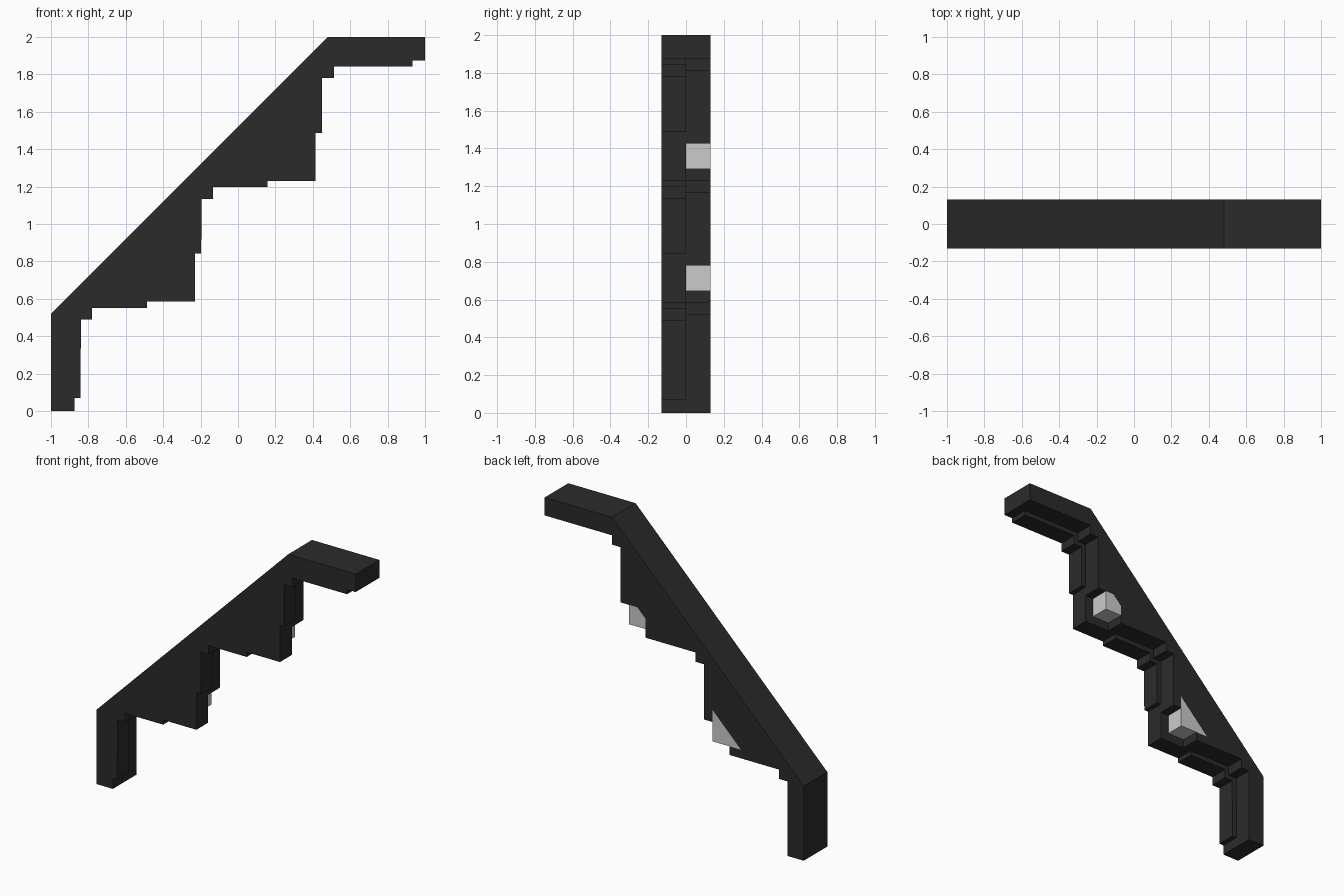
import bpy, bmesh

if "Cube" in bpy.data.objects:
    bpy.data.objects.remove(bpy.data.objects["Cube"])

DEPTH = 0.13          # depth of each half of the bracket
RISE = 0.645          # step pitch, same along x and z


def material(name, rgb):
    m = bpy.data.materials.new(name)
    m.diffuse_color = (*rgb, 1)
    m.use_nodes = True
    m.node_tree.nodes["Principled BSDF"].inputs["Base Color"].default_value = m.diffuse_color
    return m


def extrude_profile(name, pts, y0, y1, mat=None):
    """Extrude an x-z outline along y into a solid."""
    bm = bmesh.new()
    face = bm.faces.new([bm.verts.new((x, y0, z)) for x, z in pts])
    res = bmesh.ops.extrude_face_region(bm, geom=[face])
    verts = [v for v in res["geom"] if isinstance(v, bmesh.types.BMVert)]
    bmesh.ops.translate(bm, verts=verts, vec=(0, y1 - y0, 0))
    bmesh.ops.recalc_face_normals(bm, faces=bm.faces)
    me = bpy.data.meshes.new(name)
    bm.to_mesh(me)
    bm.free()
    ob = bpy.data.objects.new(name, me)
    bpy.context.collection.objects.link(ob)
    if mat:
        me.materials.append(mat)
    return ob


def shifted(pts, x, z):
    return [(x + a, z + b) for a, b in pts]


dark = material("dark_metal", (0.024, 0.024, 0.024))
corners = [(-0.23 + i * RISE, 0.585 + i * RISE) for i in range(2)]

# Sloped top edge and end faces shared by both halves
top = [(1, 1.875), (1, 2), (0.48, 2), (-1, 0.52), (-1, 0), (-0.875, 0)]

# Front half: stepped underside with a thin raised trim
trim = [(-0.61, -0.095), (-0.55, -0.095), (-0.55, -0.033), (-0.257, -0.033),
        (-0.257, 0), (0, 0), (0, 0.257), (0.033, 0.257)]
front = top + [(-0.875, 0.07), (-0.842, 0.07)]
for c in corners:
    front += shifted(trim, *c)
front += [(0.448, 1.78), (0.513, 1.78), (0.513, 1.842), (0.933, 1.842), (0.933, 1.875)]
extrude_profile("front_stringer", front, -DEPTH, 0, dark)

# Back half: plain steps with a pocket at each outer corner
pockets = [
    [(-0.195, 0.06), (-0.285, 0.06), (-0.065, 0.28), (-0.065, 0.195)],
    [(-0.195, 0.06), (-0.195, 0.13), (-0.13, 0.195), (-0.065, 0.195)],
]
back = list(top)
for c, pocket in zip(corners, pockets):
    back += shifted([(-0.645, -0.065), (-0.58, -0.065), (-0.58, 0), (-0.195, 0)]
                    + pocket + [(0, 0.195)], *c)
back += [(0.415, 1.81), (0.48, 1.81), (0.48, 1.875)]
extrude_profile("back_stringer", back, 0, DEPTH, dark)

# Pale blocks filling the pockets
for name, c, pocket in zip(("lower_insert", "upper_insert"), corners, pockets):
    outline = pocket if name == "upper_insert" else pocket[1:3]
    extrude_profile(name, shifted(outline + [(-0.065, 0.06)], *c), 0, DEPTH)
